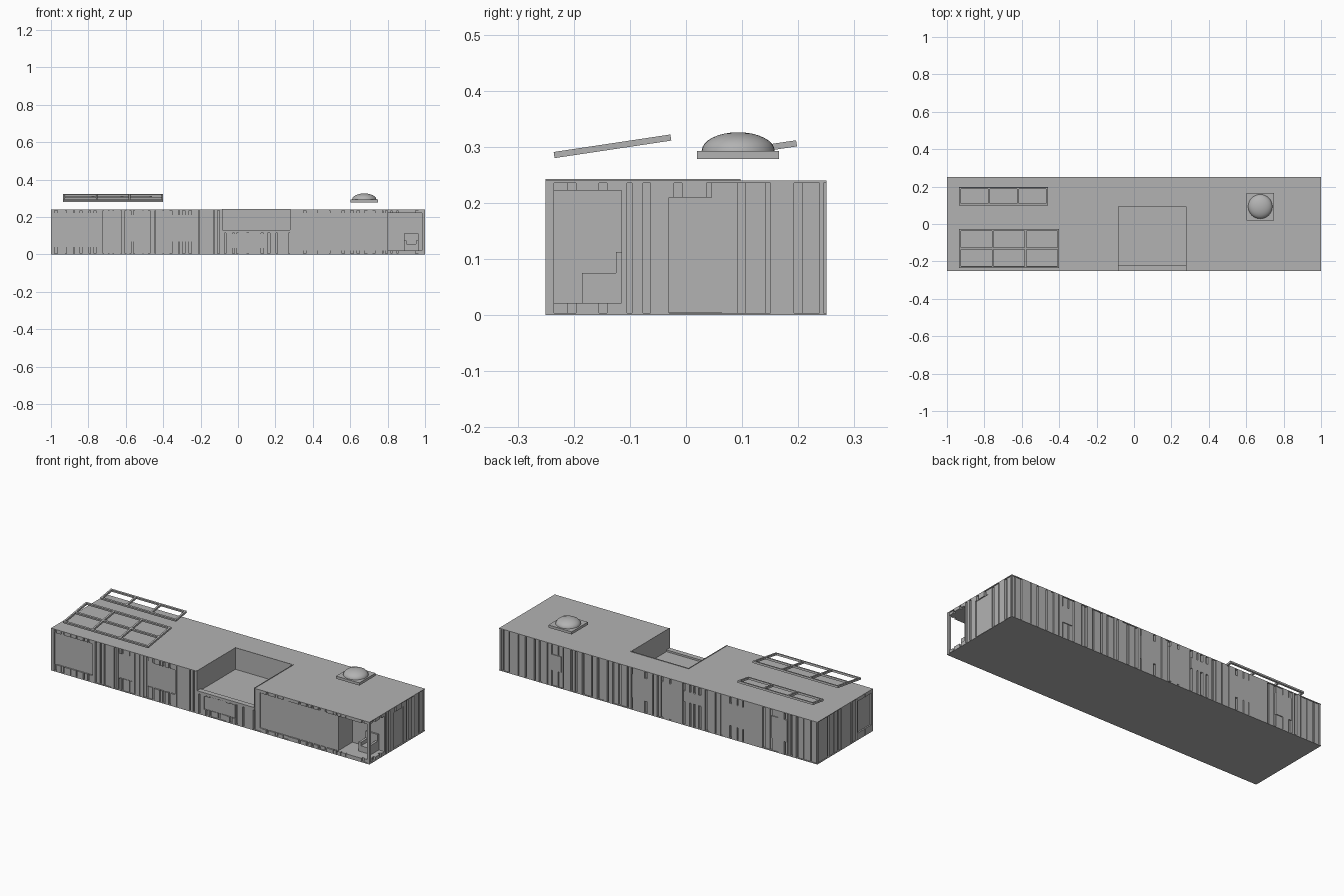
import bpy, bmesh, math, random
from mathutils import Vector, Matrix

random.seed(4)
default = bpy.data.objects.get("Cube")
if default:
    bpy.data.objects.remove(default, do_unlink=True)

GREY = (0.45, 0.45, 0.45, 1)
grey = bpy.data.materials.new("plain grey")
grey.use_nodes = True
grey.diffuse_color = GREY
grey.node_tree.nodes["Principled BSDF"].inputs["Base Color"].default_value = GREY


def add_box(bm, x, y, z):
    """Add a box given (low, high) ranges on each axis."""
    size = [b - a for a, b in (x, y, z)]
    mid = [(a + b) / 2 for a, b in (x, y, z)]
    bmesh.ops.create_cube(bm, size=1, matrix=Matrix.Translation(mid) @ Matrix.Diagonal((*size, 1)))


def finish(name, bm):
    mesh = bpy.data.meshes.new(name)
    bm.to_mesh(mesh)
    bm.free()
    mesh.materials.append(grey)
    obj = bpy.data.objects.new(name, mesh)
    bpy.context.collection.objects.link(obj)
    return obj


def boxes(name, *ranges):
    bm = bmesh.new()
    for r in ranges:
        add_box(bm, *r)
    return finish(name, bm)


def cut(obj, *ranges):
    """Subtract a box from an object."""
    cutter = boxes("cutter", ranges)
    cutter.hide_render = True
    mod = obj.modifiers.new("cut", 'BOOLEAN')
    mod.operation, mod.solver, mod.object = 'DIFFERENCE', 'EXACT', cutter
    bpy.context.view_layer.objects.active = obj
    bpy.ops.object.modifier_apply(modifier=mod.name)
    bpy.data.objects.remove(cutter, do_unlink=True)


HX, HY, TOP = 1.0, 0.25, 0.24
CLAD = 0.012                       # depth of the timber cladding
SLAB = 0.004
TX, TY, TZ = (-0.085, 0.28), 0.097, 0.12   # terrace recess
PX, PY, PZ = 0.8, -0.115, (0.022, 0.222)   # corner porch

# Main volume with terrace and porch cut away
core = boxes("house_core", ((CLAD - HX, HX - CLAD), (CLAD - HY, HY - CLAD), (SLAB, TOP - SLAB)))
cut(core, TX, (-1, TY), (TZ, 1))
cut(core, (PX, 2), (-1, PY), PZ)
roof = boxes("roof_slab", ((-HX, HX), (-HY, HY), (TOP - SLAB, TOP)))
cut(roof, TX, (-1, TY), (0, 1))
boxes("floor_slab", ((-HX, HX), (-HY, HY), (0, SLAB)))

# Terrace lining and front kerb
t = 0.003
boxes("terrace_lining",
      ((TX[0], TX[0] + t), (-HY, TY), (TZ, TOP + t)),
      ((TX[1] - t, TX[1]), (-HY, TY), (TZ, TOP + t)),
      (TX, (TY - t, TY), (TZ, TOP + t)))
boxes("terrace_kerb", (TX, (-HY, -0.22), (0.115, 0.13)))

# Porch corner post
boxes("porch_post", ((0.985, HX), (-HY, -0.235), (SLAB, TOP - SLAB)))

# Openings per wall: (start, end, bottom, top)
front_windows = [(-0.98, -0.74, 0.04, 0.22), (-0.58, -0.49, 0.07, 0.21),
                 (-0.4, -0.22, 0.07, 0.21), (-0.04, 0.155, 0.035, 0.11),
                 (0.31, PX, *PZ)]
back_windows = [(0.61, 0.69, 0.09, 0.18), (0.06, 0.165, 0.07, 0.2),
                (-0.11, -0.02, 0.01, 0.21), (-0.28, -0.16, 0.135, 0.195),
                (-0.56, -0.445, 0.075, 0.2), (-0.81, -0.71, 0.075, 0.2)]
left_door = [(-0.03, 0.063, 0.005, 0.21)]
right_window = [(-0.235, -0.115, 0.04, 0.22)]


def wall_box(bm, axis, side, u, z, depth):
    """Box on a wall; depth is a range outward from the core face."""
    face = (HY if axis == 'x' else HX) - CLAD
    d = sorted(side * (face + k) for k in depth)
    add_box(bm, *((u, d, z) if axis == 'x' else (d, u, z)))


def cladding(name, axis, side, holes):
    """Vertical boards of uneven width, interrupted at each opening."""
    bm = bmesh.new()
    end = HX if axis == 'x' else HY
    u = -end
    while u < end - 0.005:
        stop = min(u + random.uniform(0.012, 0.045), end)
        if end - stop < 0.01:
            stop = end
        depth = random.choice((CLAD, CLAD, CLAD * 0.6))
        edges = sorted({u, stop} | {e for h in holes for e in h[:2] if u < e < stop})
        for a, b in zip(edges, edges[1:]):
            low = SLAB
            inside = sorted((h[2:] for h in holes if h[0] < (a + b) / 2 < h[1]))
            for z0, z1 in inside + [(TOP - SLAB, TOP)]:
                if z0 - low > 0.001:
                    wall_box(bm, axis, side, (a, b), (low, z0), (0, depth))
                low = z1
        u = stop + random.choice((0, 0.005, 0.009, 0.014))
    return finish(name, bm)


def panes(name, axis, side, openings, depth):
    bm = bmesh.new()
    for a, b, z0, z1 in openings:
        wall_box(bm, axis, side, (a, b), (z0, z1), (0, depth))
    return finish(name, bm)


terrace_hole = (*TX, 0.115, TOP - SLAB)
porch_front = (PX, 0.985, *PZ)
porch_side = (-0.235, PY, *PZ)
cladding("front_cladding", 'x', -1, front_windows + [terrace_hole, porch_front])
cladding("back_cladding", 'x', 1, back_windows)
cladding("left_cladding", 'y', 1, left_door + [porch_side])
cladding("right_cladding", 'y', -1, right_window)
panes("front_windows", 'x', -1, front_windows, 0.004)
panes("back_windows", 'x', 1, back_windows, CLAD)
panes("left_door", 'y', 1, left_door, 0.006)
panes("right_window", 'y', -1, right_window, 0.004)

# Armchair on the porch
cx, cy = (0.888, 0.965), (-0.185, PY)
arm = 0.014
boxes("armchair",
      (cx, cy, (0.022, 0.055)),
      ((cx[0], cx[0] + arm), cy, (0.022, 0.075)),
      ((cx[1] - arm, cx[1]), cy, (0.022, 0.075)),
      (cx, (-0.125, PY), (0.022, 0.113)))


# Tilted open panel frames above the roof
def panel_frame(name, x, y, mid_z, rows, cols=3, bar=0.01):
    tilt = math.atan(0.15)
    w, d = x[1] - x[0], (y[1] - y[0]) / math.cos(tilt)
    z = (-0.0055, 0.0055)
    bm = bmesh.new()
    for i in range(cols + 1):
        p = -w / 2 + (w - bar) * i / cols
        add_box(bm, (p, p + bar), (-d / 2, d / 2), z)
    for j in range(rows + 1):
        p = -d / 2 + (d - bar) * j / rows
        add_box(bm, (-w / 2, w / 2), (p, p + bar), z)
    obj = finish(name, bm)
    obj.rotation_euler.x = tilt
    obj.location = (sum(x) / 2, sum(y) / 2, mid_z)


panel_frame("front_panel_frame", (-0.935, -0.4), (-0.235, -0.027), 0.301, 2)
panel_frame("back_panel_frame", (-0.935, -0.46), (0.1, 0.197), 0.299, 1)

# Domed skylight on a square base
boxes("skylight_base", ((0.602, 0.748), (0.02, 0.166), (0.278, 0.293)))
bm = bmesh.new()
bmesh.ops.create_uvsphere(bm, u_segments=32, v_segments=16, radius=1)
bmesh.ops.bisect_plane(bm, geom=bm.verts[:] + bm.edges[:] + bm.faces[:], dist=0.0001,
                       plane_co=Vector(), plane_no=(0, 0, 1), clear_inner=True)
bmesh.ops.transform(bm, verts=bm.verts, matrix=Matrix.Translation((0.675, 0.093, 0.293))
                    @ Matrix.Diagonal((0.065, 0.065, 0.033, 1)))
for f in bm.faces:
    f.smooth = True
finish("skylight_dome", bm)
